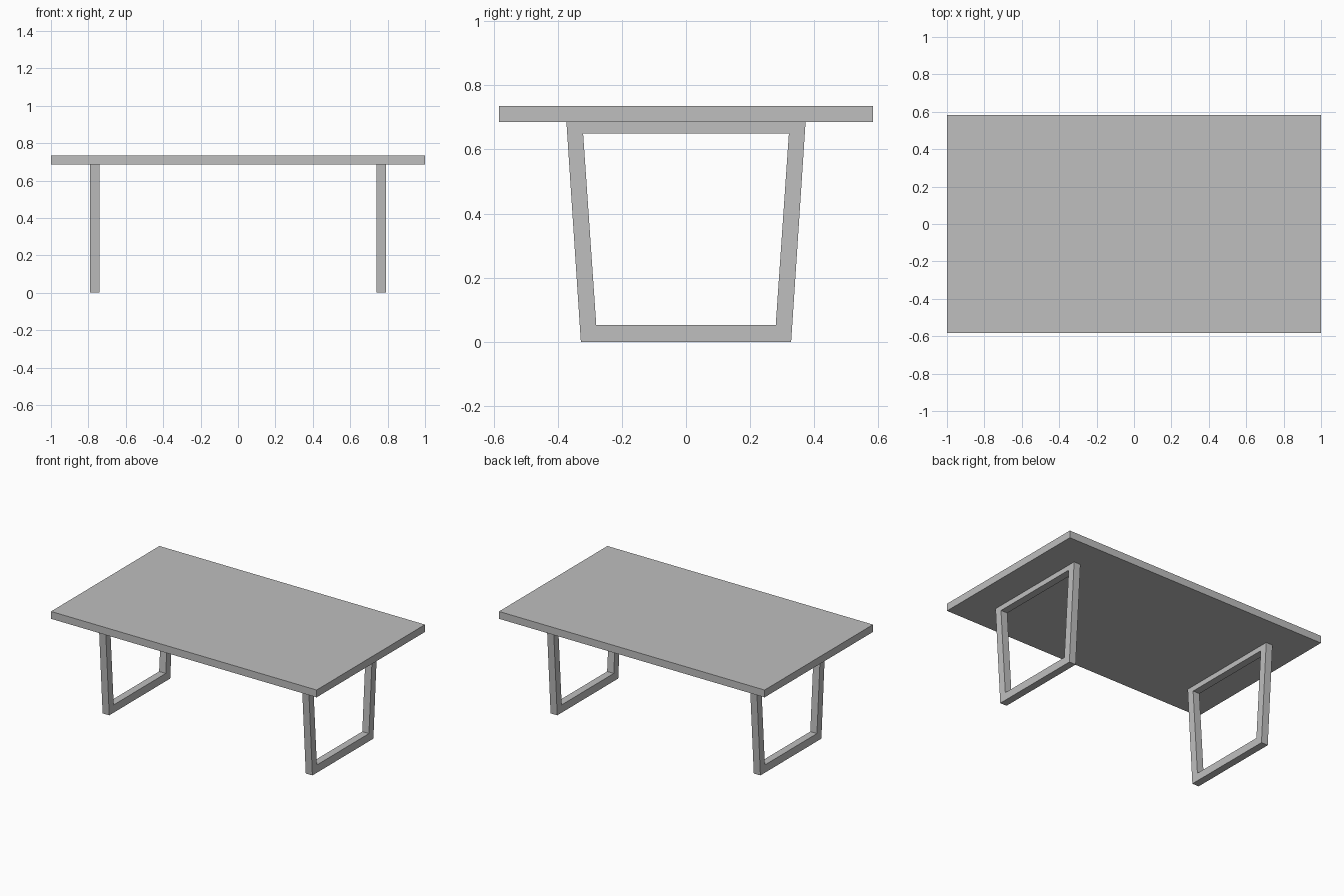
import bpy
import bmesh

cube = bpy.data.objects.get("Cube")
if cube:
    bpy.data.objects.remove(cube, do_unlink=True)

grey = bpy.data.materials.new("plain grey")
grey.use_nodes = True
grey.diffuse_color = (0.52, 0.52, 0.52, 1)
grey.node_tree.nodes["Principled BSDF"].inputs["Base Color"].default_value = grey.diffuse_color

TOP_UNDERSIDE = 0.685
TOP_HEIGHT = 0.735


def add_object(name, bm):
    bmesh.ops.recalc_face_normals(bm, faces=bm.faces)
    mesh = bpy.data.meshes.new(name)
    bm.to_mesh(mesh)
    bm.free()
    mesh.materials.append(grey)
    obj = bpy.data.objects.new(name, mesh)
    bpy.context.collection.objects.link(obj)
    return obj


def trapezoid(bottom_half, top_half, z_low, z_high):
    return [(-bottom_half, z_low), (bottom_half, z_low),
            (top_half, z_high), (-top_half, z_high)]


def leg_frame(name, x_min, x_max):
    """Closed tapered loop, extruded along x."""
    outer = trapezoid(0.328, 0.373, 0, TOP_UNDERSIDE)
    inner = trapezoid(0.28, 0.321, 0.053, 0.65)
    bm = bmesh.new()
    out_v = [bm.verts.new((x_min, y, z)) for y, z in outer]
    in_v = [bm.verts.new((x_min, y, z)) for y, z in inner]
    for i in range(4):
        j = (i + 1) % 4
        bm.faces.new((out_v[i], out_v[j], in_v[j], in_v[i]))
    result = bmesh.ops.extrude_face_region(bm, geom=bm.faces[:], use_keep_orig=True)
    moved = [g for g in result["geom"] if isinstance(g, bmesh.types.BMVert)]
    bmesh.ops.translate(bm, verts=moved, vec=(x_max - x_min, 0, 0))
    return add_object(name, bm)


# Table top slab
bm = bmesh.new()
bmesh.ops.create_cube(bm, size=1)
bmesh.ops.scale(bm, verts=bm.verts, vec=(2, 1.166, TOP_HEIGHT - TOP_UNDERSIDE))
bmesh.ops.translate(bm, verts=bm.verts, vec=(0, 0, (TOP_HEIGHT + TOP_UNDERSIDE) / 2))
add_object("table_top", bm)

# Leg frames at both ends
leg_frame("left_leg_frame", 0.74, 0.79)
leg_frame("right_leg_frame", -0.79, -0.74)
